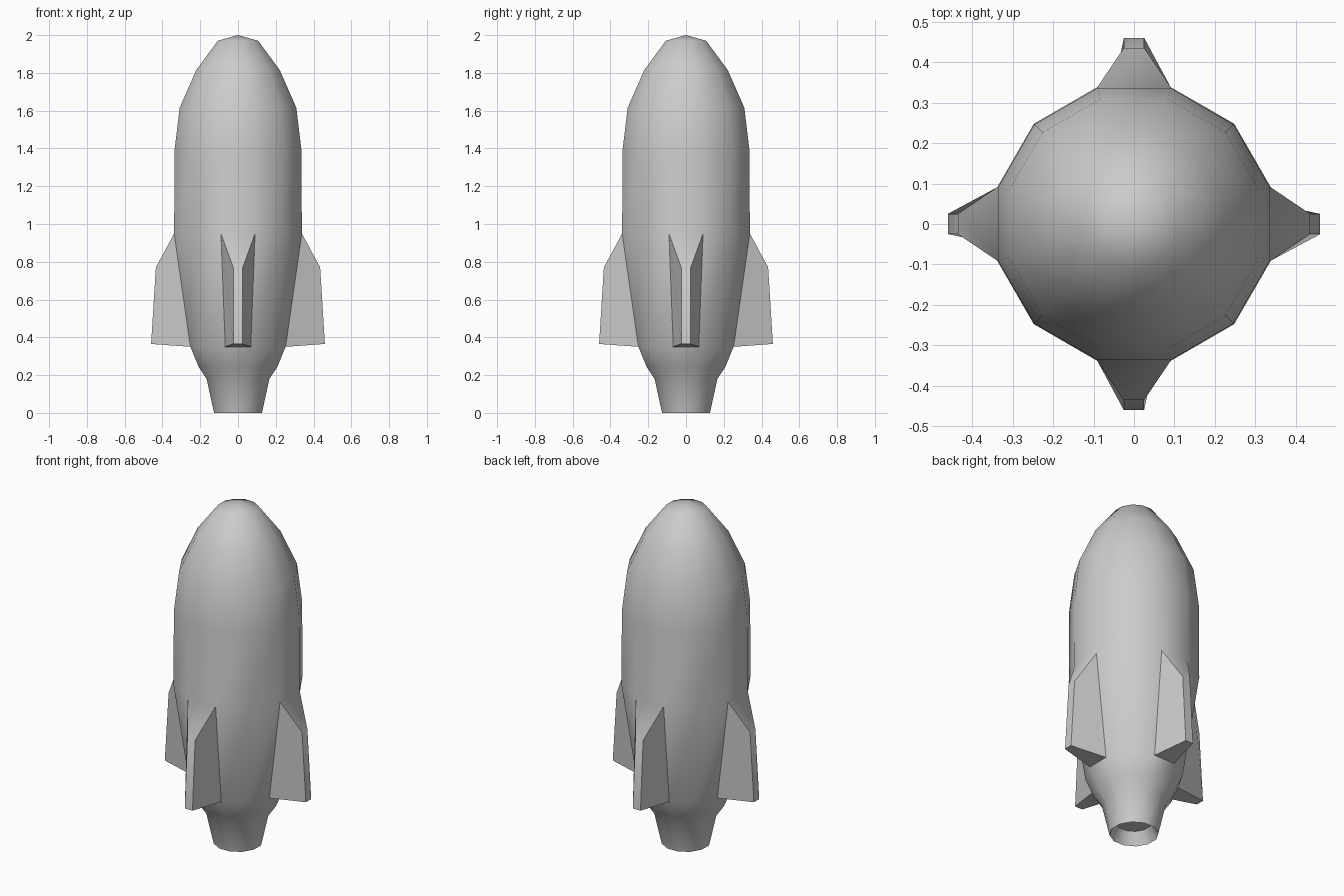
import bpy, bmesh
from math import cos, sin, pi, radians

if "Cube" in bpy.data.objects:
    bpy.data.objects.remove(bpy.data.objects["Cube"])

SIDES = 12
# hull profile: (flat-to-centre distance, height); first two points form the nozzle recess
PROFILE = [(0.09, 0.07), (0.127, 0.0), (0.166, 0.18), (0.208, 0.243), (0.252, 0.35),
           (0.338, 0.95), (0.336, 1.39), (0.309, 1.615), (0.221, 1.815), (0.107, 1.97)]
FIN_LOW, FIN_HIGH = 4, 5

bm = bmesh.new()

# hull rings, turned so a flat side faces each axis
rings = []
for w, z in PROFILE:
    r = w / cos(pi / SIDES)
    rings.append([bm.verts.new((r * cos((2 * i - 1) * pi / SIDES),
                                r * sin((2 * i - 1) * pi / SIDES), z)) for i in range(SIDES)])

# skin between the rings, leaving out the four panels the fins grow from
for k in range(len(rings) - 1):
    lo, hi = rings[k], rings[k + 1]
    for i in range(SIDES):
        j = (i + 1) % SIDES
        if k == FIN_LOW and i % 3 == 0:
            continue
        bm.faces.new((lo[i], lo[j], hi[j], hi[i]))

# nose cap and recess floor
tip = bm.verts.new((0, 0, 2.0))
for i in range(SIDES):
    bm.faces.new((rings[-1][i], rings[-1][(i + 1) % SIDES], tip))
bm.faces.new(rings[0][::-1])

# four swept fins drawn out of the hull panels
for i in range(0, SIDES, 3):
    a = i * 2 * pi / SIDES
    j = (i + 1) % SIDES
    root = [rings[FIN_LOW][i], rings[FIN_LOW][j], rings[FIN_HIGH][j], rings[FIN_HIGH][i]]
    edge = [bm.verts.new((x * cos(a) - y * sin(a), x * sin(a) + y * cos(a), z))
            for x, y, z in [(0.46, -0.025, 0.365), (0.46, 0.025, 0.365),
                            (0.435, 0.025, 0.77), (0.435, -0.025, 0.77)]]
    bm.faces.new(edge)
    for n in range(4):
        m = (n + 1) % 4
        bm.faces.new((root[n], root[m], edge[m], edge[n]))

bmesh.ops.recalc_face_normals(bm, faces=bm.faces)
mesh = bpy.data.meshes.new("rocket_hull")
bm.to_mesh(mesh)
bm.free()
rocket = bpy.data.objects.new("rocket_hull", mesh)
bpy.context.collection.objects.link(rocket)

# smooth hull with crisp fin edges
bpy.context.view_layer.objects.active = rocket
rocket.select_set(True)
bpy.ops.object.shade_smooth_by_angle(angle=radians(40))
